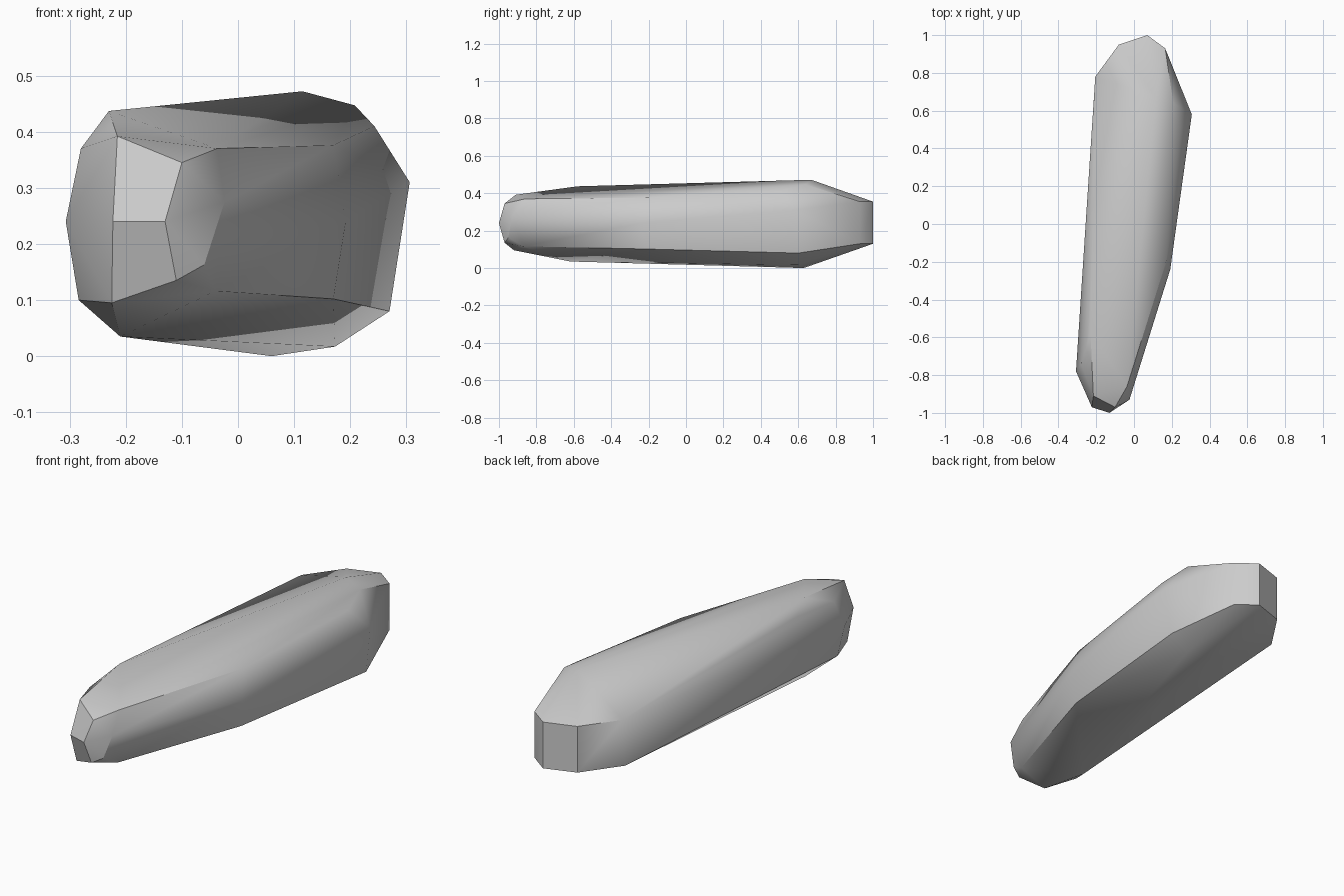
import bpy
import bmesh
import math

# Remove the default object
default_cube = bpy.data.objects.get("Cube")
if default_cube:
    bpy.data.objects.remove(default_cube, do_unlink=True)

# Corner points of the boulder in hundredths of a unit, grouped by region
front_tip = [(-13, -100, 24), (-22.3, -97, 24), (-10, -97, 34.5),
             (-21.5, -91, 39.2), (-22.5, -92, 9.5), (-11, -97, 13.5),
             (-6, -95, 16.3), (-2.4, -93, 27.5)]
left_side = [(-28, -74, 37), (-30.7, -78, 24), (-28.4, -76, 10),
             (-26, -48, 39), (-20.5, 78, 35.5), (-20.5, 76, 12.5)]
right_side = [(-3.7, -86, 37), (17, -20, 37.6), (19.2, -24, 24),
              (17, -22, 10.2), (-4, -87, 11.6), (24.3, 50, 41),
              (30.6, 58, 31), (27, 60, 8)]
top_ridge = [(-23, -58, 43.7), (11.5, 67, 47.2), (20.8, 64, 44.7)]
underside = [(-21, -62, 3.5), (6, 63, 0), (17.3, 60, 1.7)]

# The back end is a short upright wall with three facets
back_outline = [(16.5, 93), (7, 100), (-8, 95)]
back_wall = [(x, y, z) for x, y in back_outline for z in (13, 35.5)]

# Wrap all regions in one chiselled shell
bm = bmesh.new()
for region in (front_tip, left_side, right_side, top_ridge, underside, back_wall):
    for corner in region:
        bm.verts.new([value / 100 for value in corner])
bmesh.ops.convex_hull(bm, input=bm.verts)
loose = [v for v in bm.verts if not v.link_faces]
bmesh.ops.delete(bm, geom=loose, context="VERTS")

# Merge nearly flat triangles into broad facets
bmesh.ops.dissolve_limit(bm, angle_limit=math.radians(1),
                         verts=bm.verts, edges=bm.edges)
bmesh.ops.recalc_face_normals(bm, faces=bm.faces)
mesh = bpy.data.meshes.new("boulder")
bm.to_mesh(mesh)
bm.free()

boulder = bpy.data.objects.new("boulder", mesh)
bpy.context.collection.objects.link(boulder)

# Plain grey stone
stone = bpy.data.materials.new("grey stone")
stone.use_nodes = True
grey = (0.6, 0.6, 0.6, 1)
stone.diffuse_color = grey
stone.node_tree.nodes["Principled BSDF"].inputs["Base Color"].default_value = grey
mesh.materials.append(stone)

# Soft shading across shallow facets, crisp ridges elsewhere
bpy.ops.object.select_all(action="DESELECT")
boulder.select_set(True)
bpy.context.view_layer.objects.active = boulder
bpy.ops.object.shade_smooth_by_angle(angle=math.radians(35))
